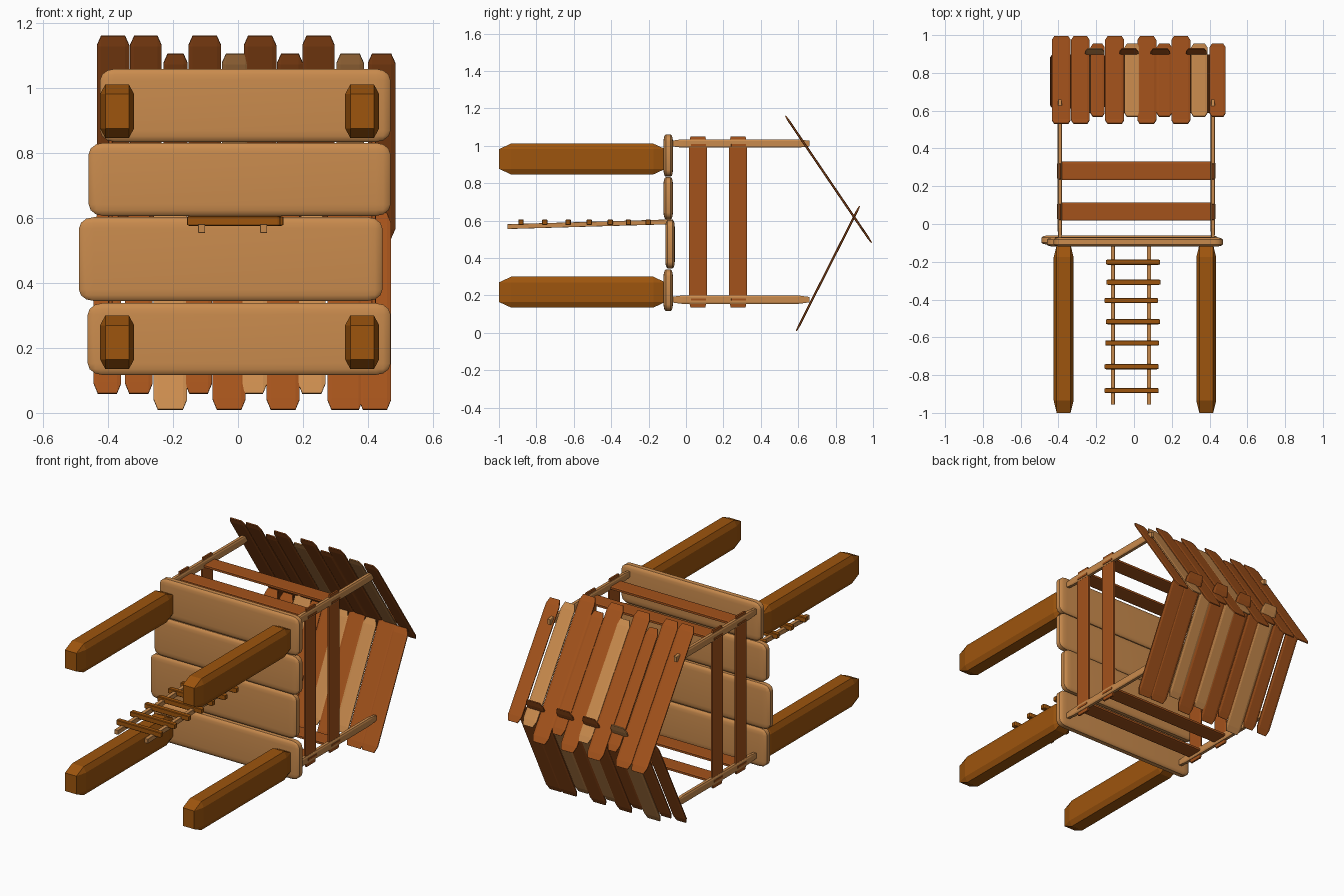
import bpy, bmesh, math
from mathutils import Vector, Matrix

if "Cube" in bpy.data.objects:
    bpy.data.objects.remove(bpy.data.objects["Cube"])


def material(name, rgb):
    m = bpy.data.materials.new(name)
    m.diffuse_color = (*rgb, 1)
    m.use_nodes = True
    m.node_tree.nodes["Principled BSDF"].inputs["Base Color"].default_value = m.diffuse_color
    return m


DARK = material("dark_wood", (0.34, 0.09, 0.004))
LIGHT = material("light_wood", (0.59, 0.26, 0.075))
RED = material("red_wood", (0.37, 0.085, 0.011))


def beam(name, lo, hi, mat, bevel, segments=1, tilt=0.0):
    """Box from lo to hi with a separate bevel depth per axis, tilted about x."""
    lo, hi = Vector(lo), Vector(hi)
    half = (hi - lo) / 2
    o = 0.2
    bm = bmesh.new()
    bmesh.ops.create_cube(bm, size=1)
    bmesh.ops.bevel(bm, geom=bm.edges[:], offset=o, segments=segments,
                    profile=0.5, affect='EDGES')
    for v in bm.verts:
        for a in range(3):
            c = abs(v.co[a])
            inner = half[a] - bevel[a]
            if c <= 0.5 - o:
                d = inner * c / (0.5 - o)
            else:
                d = inner + bevel[a] * (c - 0.5 + o) / o
            v.co[a] = math.copysign(d, v.co[a])
    bmesh.ops.recalc_face_normals(bm, faces=bm.faces[:])
    me = bpy.data.meshes.new(name)
    bm.to_mesh(me)
    bm.free()
    me.materials.append(mat)
    ob = bpy.data.objects.new(name, me)
    ob.matrix_world = Matrix.Translation((lo + hi) / 2) @ Matrix.Rotation(tilt, 4, 'X')
    bpy.context.collection.objects.link(ob)
    if segments > 1:
        for p in me.polygons:
            p.use_smooth = True
        bpy.context.view_layer.objects.active = ob
        ob.select_set(True)
        bpy.ops.object.shade_smooth_by_angle(angle=math.radians(35))
        ob.select_set(False)
    return ob


def slanted(name, x0, x1, start, end, thick, mat, bevel):
    """Board running between two (y, z) points."""
    dy, dz = end[0] - start[0], end[1] - start[1]
    length = math.hypot(dy, dz)
    c = Vector(((x0 + x1) / 2, (start[0] + end[0]) / 2, (start[1] + end[1]) / 2))
    h = Vector(((x1 - x0) / 2, length / 2, thick / 2))
    return beam(name, c - h, c + h, mat, bevel, tilt=math.atan2(dz, dy))


# Four chunky legs
for x in (-0.425, 0.33):
    for z in (0.135, 0.847):
        beam("leg", (x, -1, z), (x + 0.105, -0.11, z + 0.165), DARK, (0.016, 0.065, 0.03))

# Platform planks: x0, x1, z0, z1, y offset
for x0, x1, z0, z1, dy in ((-0.463, 0.47, 0.117, 0.338, 0),
                           (-0.49, 0.445, 0.345, 0.603, 0.01),
                           (-0.46, 0.47, 0.607, 0.832, 0),
                           (-0.425, 0.47, 0.835, 1.06, 0)):
    beam("platform_plank", (x0, -0.12 + dy, z0), (x1, -0.07 + dy, z1), LIGHT,
         (0.045, 0.012, 0.035), segments=3)

# Corner posts
for x in (-0.405, 0.405):
    for z in (0.155, 0.99):
        beam("corner_post", (x, -0.08, z), (x + 0.025, 0.66, z + 0.045), LIGHT,
             (0.004, 0.06, 0.008))

# Two rails on each of the four sides
for y in (0.015, 0.23):
    for x in (-0.393, 0.418):
        beam("side_rail", (x - 0.007, y, 0.135), (x + 0.007, y + 0.097, 1.05), RED,
             (0.002, 0.009, 0.04))
    for z in (0.178, 1.003):
        beam("long_rail", (-0.407, y + 0.003, z - 0.008), (0.432, y + 0.1, z + 0.008), RED,
             (0.02, 0.009, 0.002))

# Roof slopes: x0, x1, long or short, colour
upper = ((-0.435, -0.335, 1, RED), (-0.333, -0.235, 1, RED), (-0.23, -0.155, 0, RED),
         (-0.153, -0.052, 1, RED), (-0.05, 0.035, 0, LIGHT), (0.018, 0.118, 1, RED),
         (0.12, 0.2, 0, RED), (0.198, 0.298, 1, RED), (0.303, 0.388, 0, LIGHT),
         (0.4, 0.485, 0, RED))
for x0, x1, is_long, mat in upper:
    a, b = ((0.531, 1.161), (0.992, 0.482)) if is_long else ((0.568, 1.106), (0.953, 0.539))
    slanted("upper_roof_board", x0, x1, a, b, 0.012, mat, (0.013, 0.035, 0.003))

LOW_SHORT, LOW_LONG, LOW_END = (0.615, 0.06), (0.59, 0.01), (0.928, 0.678)
lower = ((-0.445, -0.36, 0, RED), (-0.348, -0.263, 0, RED), (-0.26, -0.157, 1, LIGHT),
         (-0.163, -0.08, 0, RED), (-0.078, 0.023, 1, RED), (0.005, 0.09, 0, LIGHT),
         (0.088, 0.19, 1, RED), (0.185, 0.27, 0, LIGHT), (0.275, 0.385, 1, RED),
         (0.372, 0.472, 2, RED))
for x0, x1, kind, mat in lower:
    a = LOW_LONG if kind else LOW_SHORT
    b = LOW_END if kind == 1 else (0.896, 0.614)
    slanted("lower_roof_board", x0, x1, a, b, 0.012, mat, (0.013, 0.035, 0.003))

# Ladder
for x in (-0.123, 0.068):
    slanted("ladder_side", x, x + 0.022, (-0.955, 0.568), (-0.07, 0.594), 0.026, LIGHT,
            (0.001, 0.001, 0.001))
rungs = ((-0.202, -0.147), (-0.308, -0.145), (-0.405, -0.157), (-0.517, -0.148),
         (-0.63, -0.152), (-0.755, -0.155), (-0.882, -0.155))
for y, x in rungs:
    beam("ladder_rung", (x, y - 0.014, 0.576), (x + 0.285, y + 0.014, 0.606), DARK,
         (0.008, 0.003, 0.003))
